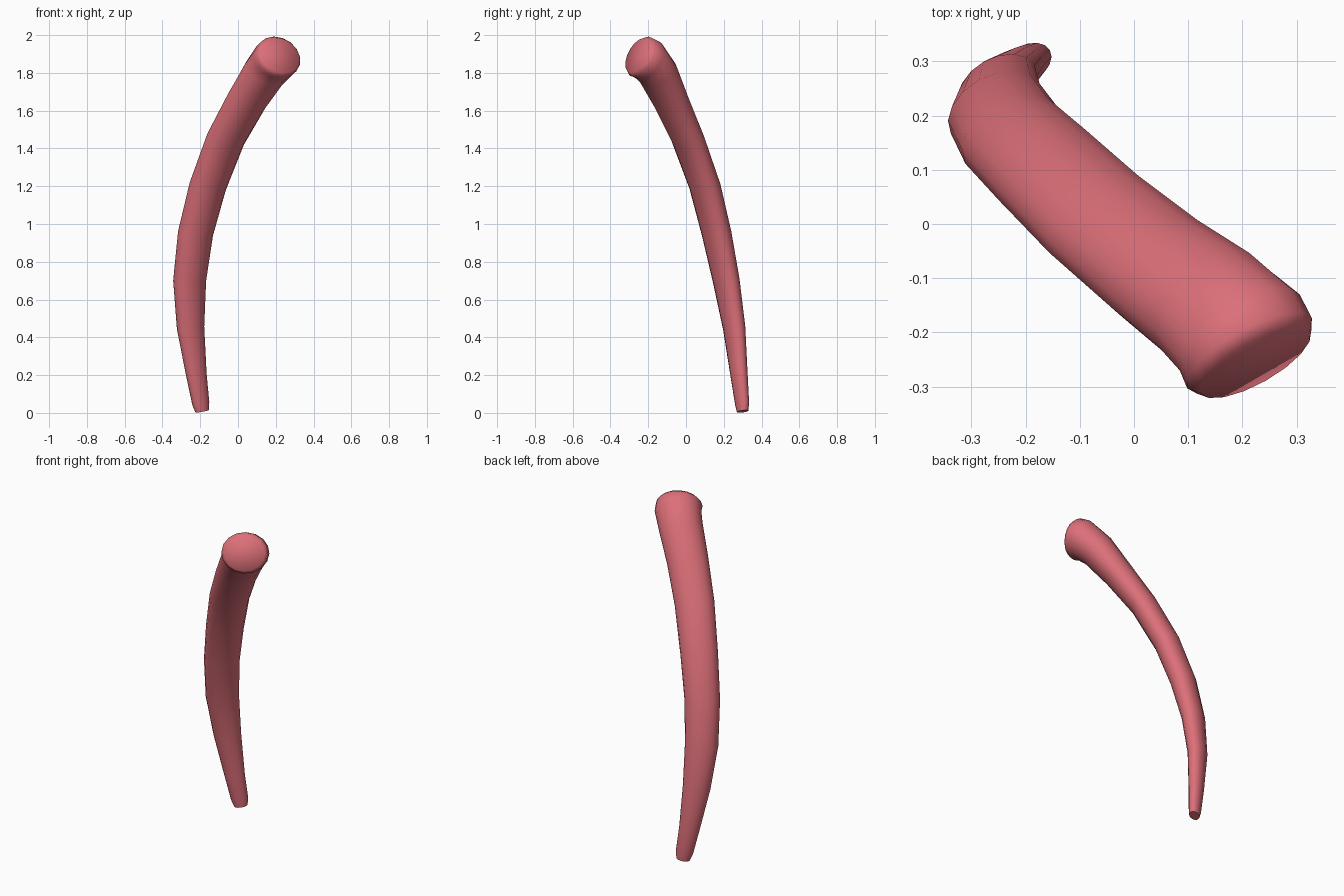
import bpy, bmesh, math
from mathutils import Vector

cube = bpy.data.objects.get("Cube")
if cube:
    bpy.data.objects.remove(cube, do_unlink=True)

SIDES = 16
WIDE = Vector((0.87, 0.5, 0.0))          # direction of the broad side
HEAD_NORMAL = Vector((0.45, -0.8, 0.38)).normalized()

# Sections from tip to head: centre, half width, half depth
sections = [
    ((-0.19, 0.30, 0.008), 0.038, 0.028),
    ((-0.197, 0.297, 0.05), 0.049, 0.033),
    ((-0.22, 0.281, 0.2), 0.058, 0.041),
    ((-0.251, 0.255, 0.45), 0.078, 0.052),
    ((-0.256, 0.213, 0.7), 0.094, 0.062),
    ((-0.225, 0.162, 0.95), 0.1, 0.071),
    ((-0.16, 0.1, 1.2), 0.106, 0.074),
    ((-0.065, 0.01, 1.45), 0.112, 0.076),
    ((0.045, -0.08, 1.65), 0.117, 0.086),
    ((0.14, -0.15, 1.8), 0.124, 0.102),
    ((0.195, -0.2, 1.867), 0.131, 0.114),
    ((0.213, -0.238, 1.885), 0.132, 0.116),
    ((0.224, -0.256, 1.892), 0.115, 0.1),
]
centres = [Vector(s[0]) for s in sections]


def direction(i):
    """Path direction, turning into the tilted head at the upper end."""
    last = len(centres) - 1
    if i >= last - 1:
        return HEAD_NORMAL
    d = (centres[min(i + 1, last)] - centres[max(i - 1, 0)]).normalized()
    return d.lerp(HEAD_NORMAL, 0.6).normalized() if i == last - 2 else d


def ring(bm, i):
    t = direction(i)
    u = (WIDE - t * WIDE.dot(t)).normalized()
    v = t.cross(u)
    _, w, n = sections[i]
    angles = [math.tau * k / SIDES for k in range(SIDES)]
    return [bm.verts.new(centres[i] + u * w * math.cos(a) + v * n * math.sin(a))
            for a in angles]


# Curved tapering shaft with flat ends
bm = bmesh.new()
rings = [ring(bm, i) for i in range(len(sections))]
for a, b in zip(rings, rings[1:]):
    for k in range(SIDES):
        j = (k + 1) % SIDES
        bm.faces.new((a[k], a[j], b[j], b[k]))
bm.faces.new(rings[0][::-1])
bm.faces.new(rings[-1])
bmesh.ops.recalc_face_normals(bm, faces=bm.faces)
mesh = bpy.data.meshes.new("curved_shaft")
bm.to_mesh(mesh)
bm.free()
shaft = bpy.data.objects.new("curved_shaft", mesh)
bpy.context.collection.objects.link(shaft)

# Rose material
rose = bpy.data.materials.new("rose")
rose.use_nodes = True
colour = (0.72, 0.16, 0.19, 1.0)
rose.diffuse_color = colour
rose.node_tree.nodes["Principled BSDF"].inputs["Base Color"].default_value = colour
mesh.materials.append(rose)

# Smooth sides, crisp tip
bpy.ops.object.select_all(action="DESELECT")
shaft.select_set(True)
bpy.context.view_layer.objects.active = shaft
bpy.ops.object.shade_smooth_by_angle(angle=math.radians(60))
